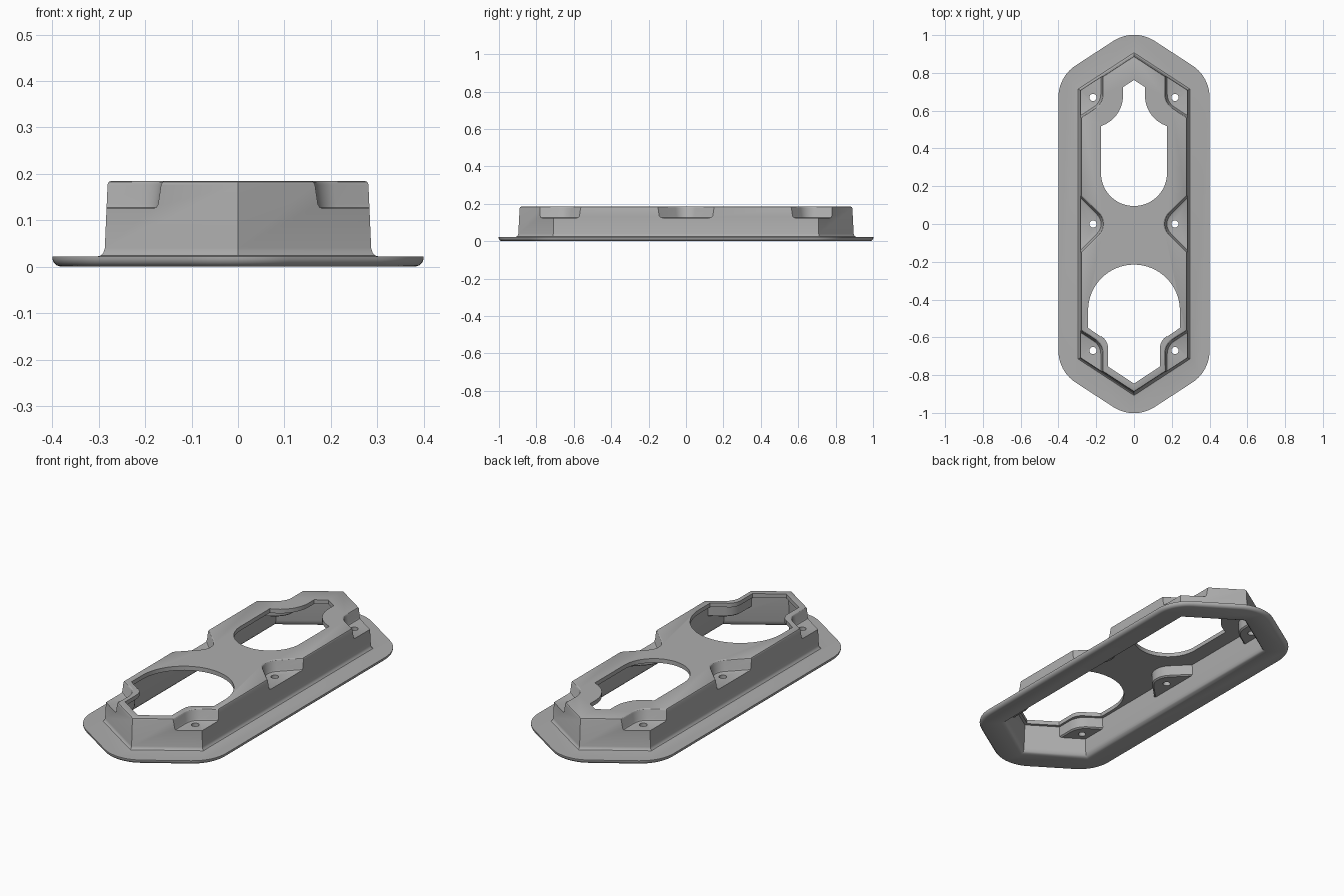
import bpy, bmesh, math
from mathutils import Vector

if "Cube" in bpy.data.objects:
    bpy.data.objects.remove(bpy.data.objects["Cube"])

WALL = 0.022
TOP = 0.185
FLOOR = 0.125

grey = bpy.data.materials.new("light grey")
grey.use_nodes = True
grey.diffuse_color = (0.42, 0.42, 0.42, 1)
grey.node_tree.nodes["Principled BSDF"].inputs["Base Color"].default_value = grey.diffuse_color


def ccw(points):
    pts = [Vector(p) for p in points]
    area = sum(a.cross(b) for a, b in zip(pts, pts[1:] + pts[:1]))
    return pts if area > 0 else pts[::-1]


def offset(pts, d):
    """Push every edge of a convex outline outward by d."""
    out = []
    for i, p in enumerate(pts):
        e1 = (p - pts[i - 1]).normalized()
        e2 = (pts[(i + 1) % len(pts)] - p).normalized()
        n1, n2 = Vector((e1.y, -e1.x)), Vector((e2.y, -e2.x))
        out.append(p + (n1 + n2) * d / (1 + n1.dot(n2)))
    return out


def rounded(pts, radius, steps=10):
    """Replace the corners of an outline with arcs."""
    out = []
    for i, p in enumerate(pts):
        a = (pts[i - 1] - p).normalized()
        b = (pts[(i + 1) % len(pts)] - p).normalized()
        half = a.angle(b) / 2
        r = radius(p) if callable(radius) else radius
        if r <= 0:
            out.append(p)
            continue
        centre = p + (a + b).normalized() * r / math.sin(half)
        start = p + a * r / math.tan(half) - centre
        sweep = math.pi - 2 * half
        for k in range(steps + 1):
            t = sweep * k / steps
            c, s = math.cos(t), math.sin(t)
            out.append(centre + Vector((start.x * c - start.y * s, start.x * s + start.y * c)))
    return out


def loft(name, rings):
    """Closed solid through a stack of (outline, height) rings."""
    bm = bmesh.new()
    loops = [[bm.verts.new((p.x, p.y, z)) for p in pts] for pts, z in rings]
    for lo, hi in zip(loops, loops[1:]):
        for i in range(len(lo)):
            j = (i + 1) % len(lo)
            bm.faces.new((lo[i], lo[j], hi[j], hi[i]))
    bm.faces.new(loops[0][::-1])
    bm.faces.new(loops[-1])
    bmesh.ops.recalc_face_normals(bm, faces=bm.faces)
    mesh = bpy.data.meshes.new(name)
    bm.to_mesh(mesh)
    bm.free()
    mesh.materials.append(grey)
    obj = bpy.data.objects.new(name, mesh)
    bpy.context.collection.objects.link(obj)
    return obj


def combine(obj, tool, operation="DIFFERENCE"):
    mod = obj.modifiers.new("combine", "BOOLEAN")
    mod.operation, mod.solver, mod.object = operation, "EXACT", tool
    bpy.context.view_layer.objects.active = obj
    bpy.ops.object.modifier_apply(modifier=mod.name)
    bpy.data.objects.remove(tool)


def hexagon(x, y, tip):
    return ccw([(x, -y), (x, y), (0, tip), (-x, y), (-x, -y), (0, -tip)])


def arc(cx, cy, r, a0, a1, n=16):
    return [Vector((cx + r * math.cos(math.radians(a0 + (a1 - a0) * k / n)),
                    cy + r * math.sin(math.radians(a0 + (a1 - a0) * k / n)))) for k in range(n + 1)]


def mirrored(half):
    """Complete a right-hand outline that starts and ends on the centre line."""
    return [Vector(p) for p in half] + [Vector((-p[0], p[1])) for p in half[-2:0:-1]]


# Flange with a rounded lower edge
rim = hexagon(0.4, 0.78, 1.04)
cover = loft("cover", [(offset(rounded(rim, 0.2), d), z) for d, z in
                       ((-0.018, 0), (-0.009, 0.003), (-0.003, 0.009), (0, 0.016), (0, 0.022))])

# Raised body with a fillet at its foot and a softened top edge
body = hexagon(0.284, 0.708, 0.893)
combine(cover, loft("body", [(offset(body, d), z) for d, z in (
    (0.02, 0.01), (0.02, 0.022), (0.012, 0.024), (0.006, 0.03), (0.003, 0.04),
    (-0.003, 0.177), (-0.006, 0.183), (-0.011, TOP))]), "UNION")

# Hollow inside, following the outer wall
cavity = loft("cavity", [(offset(body, d - WALL), z) for d, z in (
    (0.024, -0.01), (0.024, 0), (0.013, 0.005), (0.006, 0.014), (0.003, 0.03),
    (-0.003, TOP - WALL))])

# Screw pockets: outline, rounded corner and screw position
pockets = []
for sx in (1, -1):
    pockets.append(([(sx * 0.13, 0), (sx * 0.5, 0.37), (sx * 0.5, -0.37)], 0.08, (sx * 0.217, 0)))
    for sy in (1, -1):
        pockets.append(([(sx * 0.165, sy * 0.638), (sx * 0.5, sy * 0.42), (sx * 0.5, sy * 1.1),
                         (sx * 0.165, sy * 1.1)], 0.09, (sx * 0.217, sy * 0.67)))

for points, radius, screw in pockets:
    corner = Vector(points[0])
    outline = rounded(ccw(points), lambda p: radius if (p - corner).length < 0.001 else 0)
    combine(cavity, loft("pocket_shell", [(offset(outline, WALL + d), z) for d, z in (
        (-0.016, FLOOR - WALL), (-0.008, FLOOR - WALL + 0.006), (0, 0.3))]))
    combine(cover, loft("pocket", [(offset(outline, d), z) for d, z in (
        (-0.018, FLOOR), (-0.011, FLOOR + 0.003), (-0.007, FLOOR + 0.01), (-0.001, 0.176),
        (0.002, 0.182), (0.007, TOP), (0.007, 0.3))]))

combine(cover, cavity)

# Screw holes
for _, _, (x, y) in pockets:
    hole = arc(x, y, 0.019, 0, 360, 24)[:-1]
    combine(cover, loft("screw_hole", [(hole, 0.06), (hole, 0.3)]))

# Rear opening: narrow neck, concave shoulders and a round front end
rear = mirrored([(0, 0.762), (0.058, 0.725)] + arc(0.228, 0.68, 0.17, 180, 252)
                + arc(0, 0.27, 0.175, 0, -90))
# Front opening: round rear end, sloped shoulders and a pointed front
front = mirrored(arc(0, -0.458, 0.243, 90, 0) + [(0.243, -0.55), (0.175, -0.597)]
                 + arc(0.215, -0.66, 0.078, 122, 180, 8) + [(0.137, -0.755), (0, -0.845)])
for outline in (rear, front):
    combine(cover, loft("opening", [(outline, 0.06), (outline, 0.3)]))

bpy.ops.object.select_all(action="DESELECT")
cover.select_set(True)
bpy.context.view_layer.objects.active = cover
bpy.ops.object.shade_smooth_by_angle(angle=math.radians(30))
